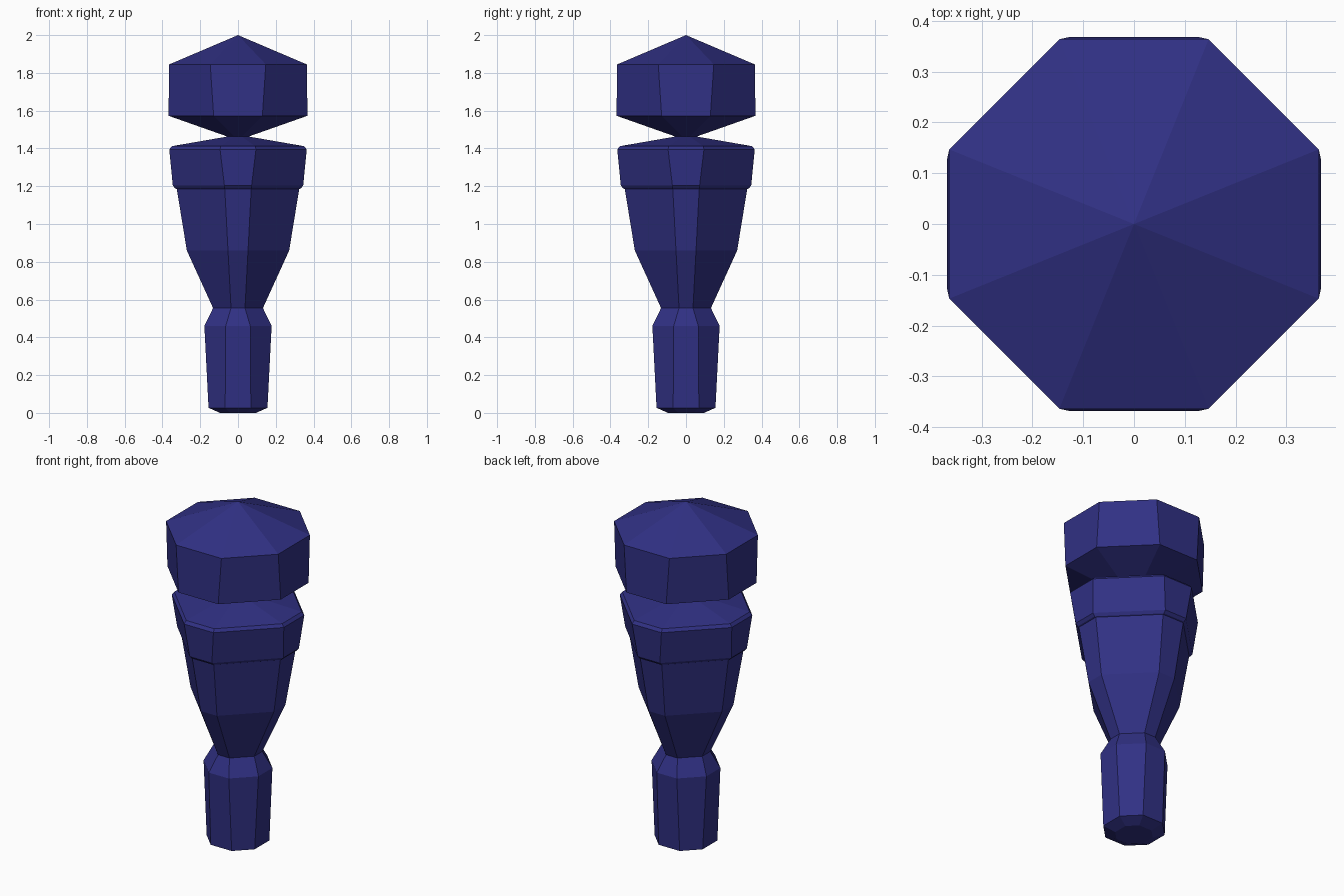
import bpy

if "Cube" in bpy.data.objects:
    bpy.data.objects.remove(bpy.data.objects["Cube"])

paint = bpy.data.materials.new("dark_blue")
paint.diffuse_color = (0.03, 0.03, 0.23, 1)
paint.use_nodes = True
paint.node_tree.nodes["Principled BSDF"].inputs["Base Color"].default_value = paint.diffuse_color


def ring(z, w, f):
    """Eight-sided section: half width w, half length f of the straight sides."""
    return [(w, -f, z), (w, f, z), (f, w, z), (-f, w, z),
            (-w, f, z), (-w, -f, z), (-f, -w, z), (f, -w, z)]


def loft(name, sections, floor=False, apex=None):
    """Skin a stack of sections, with optional flat floor and pointed top."""
    verts = [p for s in sections for p in ring(*s)]
    faces = []
    for k in range(len(sections) - 1):
        a = 8 * k
        for i in range(8):
            j = (i + 1) % 8
            faces.append((a + i, a + j, a + 8 + j, a + 8 + i))
    if floor:
        faces.append(tuple(reversed(range(8))))
    if apex is not None:
        t = len(verts) - 8
        verts.append((0, 0, apex))
        faces += [(t + i, t + (i + 1) % 8, t + 8) for i in range(8)]
    mesh = bpy.data.meshes.new(name)
    mesh.from_pydata(verts, [], faces)
    mesh.materials.append(paint)
    obj = bpy.data.objects.new(name, mesh)
    bpy.context.collection.objects.link(obj)


# Grip, from the bevelled foot up to the narrow waist
waist = (0.555, 0.132, 0.037)
loft("grip", [(0, 0.095, 0.042), (0.027, 0.156, 0.068),
              (0.46, 0.178, 0.065), waist], floor=True)

# Flared body
shoulder = (1.185, 0.324, 0.07)
loft("body", [waist, (0.86, 0.271, 0.053), shoulder])

# Collar with bevelled rims and a sloped top
neck = (1.463, 0.056, 0.02)
loft("collar", [shoulder, (1.188, 0.332, 0.07), (1.203, 0.345, 0.072),
                (1.395, 0.364, 0.095), (1.412, 0.35, 0.091), neck])

# Head with a tapered underside and pointed cap
loft("head", [neck, (1.573, 0.368, 0.129), (1.845, 0.364, 0.147)], apex=2.0)
